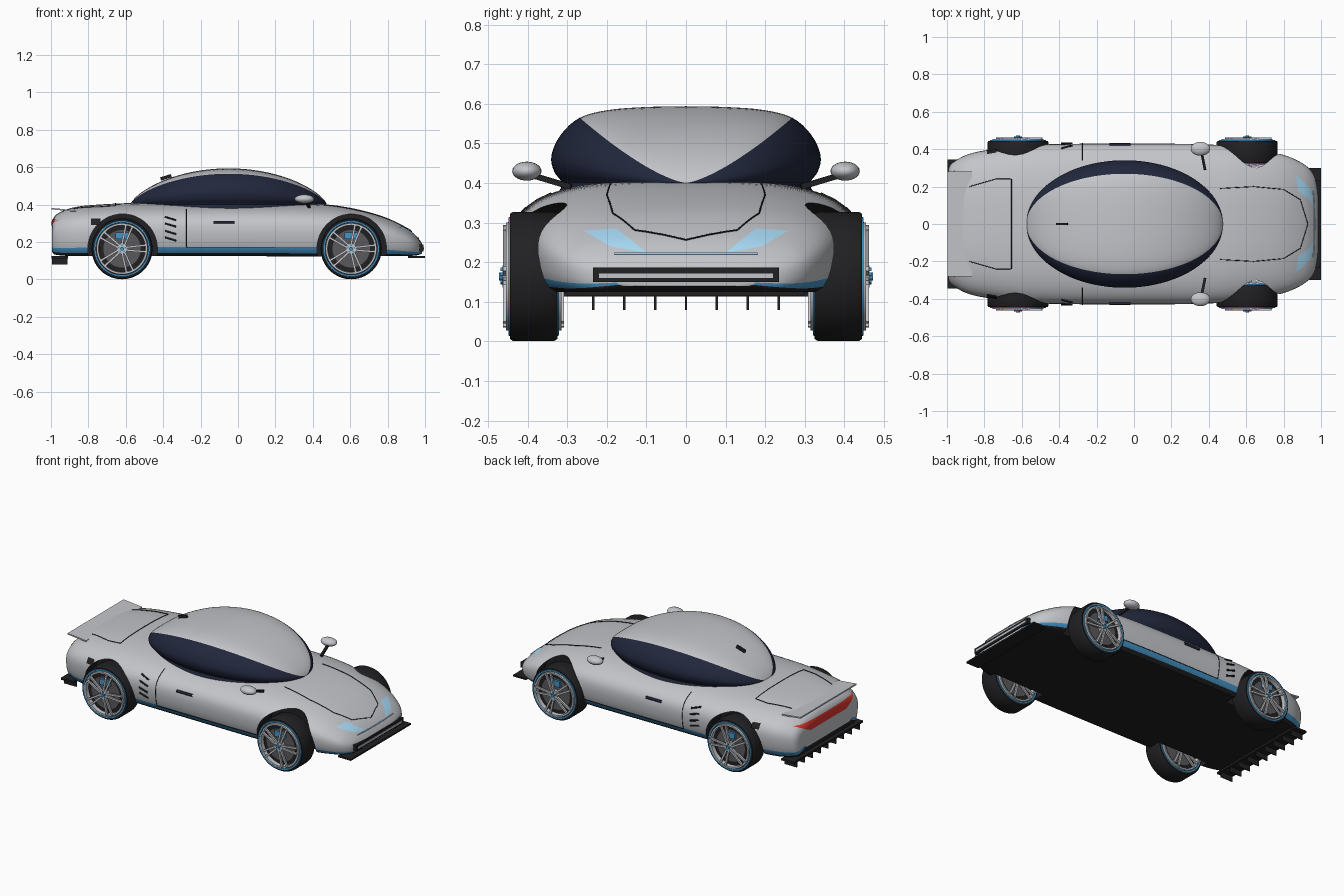
import bpy, bmesh, math
from mathutils import Vector, Matrix
from mathutils.bvhtree import BVHTree

if "Cube" in bpy.data.objects:
    bpy.data.objects.remove(bpy.data.objects["Cube"])


def mat(name, *c):
    m = bpy.data.materials.new(name)
    m.diffuse_color = (*c, 1)
    m.use_nodes = True
    m.node_tree.nodes["Principled BSDF"].inputs["Base Color"].default_value = m.diffuse_color
    return m


GREY = mat("paint", .55, .56, .59)
BLUE = mat("accent_blue", .06, .3, .58)
DARK = mat("black_trim", .015, .015, .017)
GLASS = mat("dark_glass", .015, .02, .045)
LAMP = mat("lamp_blue", .4, .72, .95)
RED = mat("lamp_red", .75, .04, .03)
DISC = mat("disc_grey", .1, .1, .11)


def smooth(o, angle=35):
    bpy.ops.object.select_all(action='DESELECT')
    o.select_set(True)
    bpy.context.view_layer.objects.active = o
    bpy.ops.object.shade_smooth_by_angle(angle=math.radians(angle))


def finish(name, bm, *mats, angle=35):
    bmesh.ops.recalc_face_normals(bm, faces=bm.faces)
    me = bpy.data.meshes.new(name)
    bm.to_mesh(me)
    bm.free()
    o = bpy.data.objects.new(name, me)
    bpy.context.collection.objects.link(o)
    for m in mats:
        me.materials.append(m)
    smooth(o, angle)
    return o


def spline(keys, sub):
    out = []
    for i in range(len(keys) - 1):
        p = [Vector(keys[min(max(i + k, 0), len(keys) - 1)]) for k in (-1, 0, 1, 2)]
        for j in range(sub):
            t = j / sub
            out.append(.5 * (2 * p[1] + (p[2] - p[0]) * t + (2 * p[0] - 5 * p[1] + 4 * p[2] - p[3]) * t * t
                             + (3 * p[1] - p[0] - 3 * p[2] + p[3]) * t ** 3))
    return out + [Vector(keys[-1])]


def loft(rings, seg_mat):
    bm = bmesh.new()
    vs = [[bm.verts.new(p) for p in r] for r in rings]
    n = len(rings[0])
    for a, b in zip(vs, vs[1:]):
        for i in range(n):
            bm.faces.new((a[i], a[(i + 1) % n], b[(i + 1) % n], b[i])).material_index = seg_mat(min(i, n - 1 - i))
    bm.faces.new(vs[0])
    bm.faces.new(vs[-1])
    return bm


def ring(x, half):
    return [(x, y, z) for y, z in half] + [(x, -y, z) for y, z in half[-2:0:-1]]


def add_box(bm, size, loc, rot=Matrix()):
    bmesh.ops.create_cube(bm, size=1, matrix=rot @ Matrix.Translation(loc) @ Matrix.Diagonal((*size, 1)))


def box(name, size, loc, m, rot=Matrix()):
    bm = bmesh.new()
    add_box(bm, size, (0, 0, 0), Matrix.Translation(loc) @ rot)
    return finish(name, bm, m)


def cyl(bm, r, y0, y1, x=0, z=0, seg=48):
    bmesh.ops.create_cone(bm, cap_ends=True, segments=seg, radius1=r, radius2=r, depth=abs(y1 - y0),
                          matrix=Matrix.Translation((x, (y0 + y1) / 2, z)) @ Matrix.Rotation(math.pi / 2, 4, 'X'))


# Body shell: stations of x, half width, bottom, top
keys = [(-.995, .24, .17, .27), (-.99, .30, .14, .32), (-.96, .335, .13, .355), (-.88, .375, .125, .385),
        (-.75, .40, .125, .40), (-.5, .425, .125, .41), (0, .43, .125, .41), (.4, .425, .122, .405),
        (.6, .405, .122, .383), (.78, .375, .125, .335), (.9, .325, .125, .275), (.96, .265, .13, .225),
        (.985, .18, .14, .19)]


def body_half(w, zb, zt):
    f = zt - zb
    pts = [(0, zb), (.5 * w, zb), (.88 * w, zb), (.935 * w, zb + .06 * f), (.97 * w, zb + .17 * f), (.99 * w, zb + .3 * f)]
    for i in range(15):
        t = i / 14 * math.pi / 2
        pts.append((w * max(math.cos(t), 0) ** .72 if i < 14 else 0, zb + f * (.45 + .55 * math.sin(t) ** .72)))
    return pts


bm = loft([ring(k[0], body_half(*k[1:])) for k in spline(keys, 6)], lambda i: 2 if i < 3 else 1 if i == 3 else 0)
tree = BVHTree.FromBMesh(bm)
body = finish("body", bm, GREY, BLUE, DARK)

# Wheel arches
WX, WZ, WY = (-.62, .605), .164, .385
bm = bmesh.new()
for x in WX:
    for s in (1, -1):
        cyl(bm, .186, s * .3, s * .6, x + .003, WZ)
cut = finish("arch_cutter", bm, DARK)
cut.hide_render = True
mod = body.modifiers.new("arches", 'BOOLEAN')
mod.object, mod.operation, mod.solver, mod.material_mode = cut, 'DIFFERENCE', 'EXACT', 'TRANSFER'
bpy.context.view_layer.objects.active = body
bpy.ops.object.modifier_apply(modifier=mod.name)
bpy.data.objects.remove(cut)
smooth(body)

# Cabin with dark side glass
half = spline([(0, 1), (.3, .99), (.58, .95), (.79, .85), (.93, .63), (1, .36), (.98, .15), (.92, 0), (.88, -.25), (0, -.25)], 4)
rings = []
for i in range(49):
    t = .02 + (math.pi - .04) * i / 48
    s = math.sin(t)
    rings.append(ring(-.05 + .525 * math.cos(t), [(.34 * s * y, .4 + .194 * s ** 1.4 * h) for y, h in half]))
finish("cabin", loft(rings, lambda i: 1 if i >= 12 else 0), GREY, GLASS)


# Details projected onto the body
def hit(view, a, b):
    o, d = {'left': ((a, 2, b), (0, -1, 0)), 'right': ((a, -2, b), (0, 1, 0)), 'top': ((a, b, 2), (0, 0, -1)),
            'nose': ((2, a, b), (-1, 0, 0)), 'tail': ((-2, a, b), (1, 0, 0))}[view]
    p, n = tree.ray_cast(Vector(o), Vector(d))[:2]
    return p - Vector(d) * .003 if p else None


def line(name, view, pts, m=DARK, r=.002):
    cu = bpy.data.curves.new(name, 'CURVE')
    cu.dimensions, cu.bevel_depth, cu.bevel_resolution = '3D', r, 1
    ps = [hit(view, *Vector(a).lerp(Vector(b), j / 12)) for a, b in zip(pts, pts[1:]) for j in range(13)]
    ps = [p for p in ps if p]
    sp = cu.splines.new('POLY')
    sp.points.add(len(ps) - 1)
    for q, p in zip(sp.points, ps):
        q.co = (*p, 1)
    cu.materials.append(m)
    bpy.context.collection.objects.link(bpy.data.objects.new(name, cu))


def patch(name, view, a, b, c, d, m):
    bm = bmesh.new()
    n = 12
    A, B, C, D = map(Vector, (a, b, c, d))
    g = [[hit(view, *A.lerp(B, i / n).lerp(D.lerp(C, i / n), j / n)) for j in range(n + 1)] for i in range(n + 1)]
    v = [[p and bm.verts.new(p) for p in r] for r in g]
    for i in range(n):
        for j in range(n):
            q = (v[i][j], v[i + 1][j], v[i + 1][j + 1], v[i][j + 1])
            if all(q):
                bm.faces.new(q)
    finish(name, bm, m)


hood = [(.46, .19), (.64, .2), (.8, .185), (.89, .13), (.93, 0)]
line("bonnet_seam", 'top', hood + [(x, -y) for x, y in hood[-2::-1]])
line("boot_seam", 'top', [(-.88, .2), (-.74, .24), (-.655, .24), (-.655, -.24), (-.74, -.24), (-.88, -.2)])
line("light_strip", 'nose', [(-.18, .222), (.18, .222)], LAMP, .003)
patch("tail_light", 'tail', (-.29, .32), (.29, .32), (.18, .265), (-.18, .265), RED)
for s, side in ((1, 'left'), (-1, 'right')):
    patch("headlight", 'nose', (s * .175, .285), (s * .26, .28), (s * .19, .24), (s * .1, .224), LAMP)
    line("door_seam", side, [(-.275, .375), (-.275, .17), (.42, .17)])
    line("door_handle", side, [(-.13, .305), (-.02, .305)], GLASS, .008)
    patch("rear_vent", side, (-.785, .325), (-.735, .325), (-.735, .292), (-.785, .292), DARK)
    for z in (.335, .3, .26, .225):
        line("side_vent", side, [(-.39, z), (-.33, z - .018)], DARK, .005)
    # Mirrors
    bm = bmesh.new()
    bmesh.ops.create_uvsphere(bm, u_segments=24, v_segments=14, radius=1,
                              matrix=Matrix.Translation((.355, s * .402, .43)) @ Matrix.Diagonal((.052, .037, .024, 1)))
    finish("mirror", bm, GREY)
    a, b = Vector((.38, s * .29, .39)), Vector((.36, s * .39, .42))
    box("mirror_stalk", (.014, .014, (b - a).length), (a + b) / 2, DARK, (b - a).to_track_quat('Z', 'Y').to_matrix().to_4x4())

# Aero parts
box("rear_wing", (.13, .56, .008), (-.932, 0, .372), GREY, Matrix.Rotation(.1, 4, 'Y'))
box("rear_diffuser", (.09, .69, .012), (-.953, 0, .119), DARK)
for i in range(-4, 5):
    box("diffuser_fin", (.085, .006, .036), (-.953, i * .078, .097), DARK)
box("front_splitter", (.09, .6, .01), (.955, 0, .121), DARK)
box("grille", (.06, .47, .036), (.962, 0, .168), DARK)
box("grille_bar", (.01, .44, .012), (.99, 0, .166), GREY)
box("roof_antenna", (.06, .012, .018), (-.385, 0, .546), DARK, Matrix.Rotation(-.3, 4, 'Y'))


# Wheels: built once at the origin, then copied to four corners
def lathe(name, prof, m, seg=64):
    bm = bmesh.new()
    vs = [bm.verts.new((r, y, 0)) for r, y in prof]
    es = [bm.edges.new(e) for e in zip(vs, vs[1:])]
    bmesh.ops.spin(bm, geom=vs + es, cent=(0, 0, 0), axis=(0, 1, 0), angle=math.tau, steps=seg)
    bmesh.ops.remove_doubles(bm, verts=bm.verts, dist=1e-5)
    return finish(name, bm, m)


side = [(.163, 0), (.163, .052), (.158, .06), (.13, .06), (.125, .045), (0, .045)]
parts = [lathe("tyre", [(r, -y) for r, y in side[:0:-1]] + side, DARK)]
spokes, hub, caliper, disc = (bmesh.new() for _ in range(4))
for s in (1, -1):
    parts.append(lathe("wheel_ring", [(.151, s * .058), (.149, s * .064), (.141, s * .064), (.139, s * .058)], BLUE))
    parts.append(lathe("rim", [(.138, s * .058), (.136, s * .07), (.126, s * .07), (.124, s * .045)], GREY))
    for k in range(5):
        for d in (-.1, .1):
            R = Matrix.Rotation(math.tau * k / 5 + d + .3, 4, 'Y')
            add_box(spokes, (.011, .012, .112), (d * .05, s * .071, .074), R)
        R = Matrix.Rotation(math.tau * k / 5, 4, 'Y')
        add_box(hub, (.008, .01, .008), (0, s * .078, .018), R)
    cyl(spokes, .028, s * .05, s * .078, seg=24)
    cyl(hub, .01, s * .07, s * .088, seg=16)
    add_box(caliper, (.07, .014, .036), (0, s * .058, .07))
    cyl(disc, .1, s * .04, s * .05)
parts += [finish("spokes", spokes, GREY), finish("wheel_hub", hub, BLUE),
          finish("brake_caliper", caliper, BLUE), finish("brake_disc", disc, DISC)]
for p in parts:
    for i, (x, y) in enumerate((x, y) for x in WX for y in (WY, -WY)):
        o = p if i == 3 else p.copy()
        if i < 3:
            bpy.context.collection.objects.link(o)
        o.location = (x, y, WZ)
